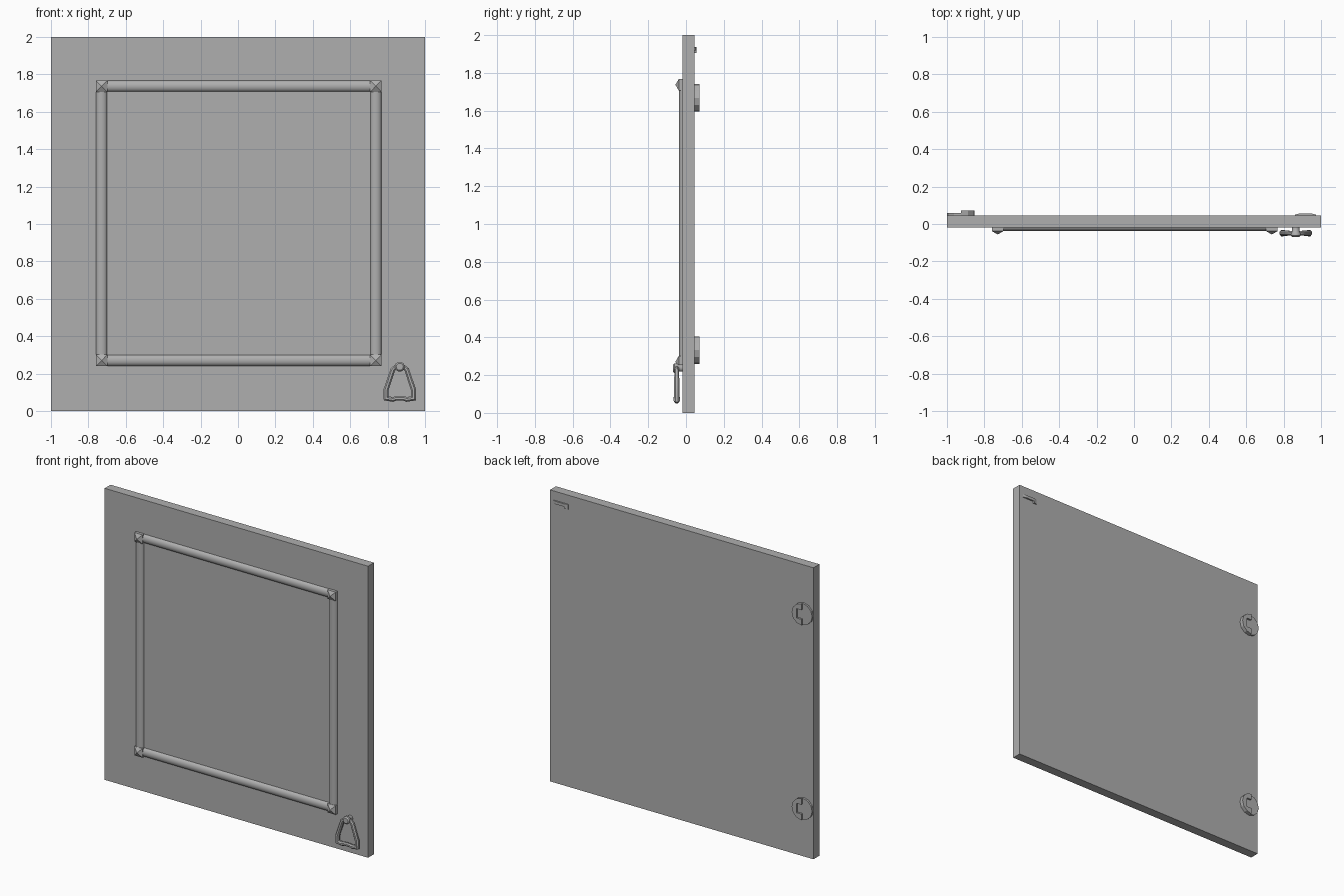
import bpy, bmesh, math

if "Cube" in bpy.data.objects:
    bpy.data.objects.remove(bpy.data.objects["Cube"])

# Dark grey used for every part
grey = bpy.data.materials.new("dark_grey")
grey.diffuse_color = (0.43, 0.43, 0.43, 1)
grey.use_nodes = True
grey.node_tree.nodes["Principled BSDF"].inputs["Base Color"].default_value = grey.diffuse_color


def add_mesh(name, verts, faces):
    me = bpy.data.meshes.new(name)
    me.from_pydata(verts, [], faces)
    bm = bmesh.new()
    bm.from_mesh(me)
    bmesh.ops.recalc_face_normals(bm, faces=bm.faces)
    bm.to_mesh(me)
    bm.free()
    me.materials.append(grey)
    ob = bpy.data.objects.new(name, me)
    bpy.context.collection.objects.link(ob)
    return ob


def smooth(ob, angle=40):
    bpy.ops.object.select_all(action='DESELECT')
    ob.select_set(True)
    bpy.context.view_layer.objects.active = ob
    bpy.ops.object.shade_smooth_by_angle(angle=math.radians(angle))


def prism(name, pts, y0, y1, map_pt=lambda a, b, d: (a, d, b)):
    """Extrude a 2D outline from y0 to y1 (or along another axis via map_pt)."""
    n = len(pts)
    verts = [map_pt(a, b, y0) for a, b in pts] + [map_pt(a, b, y1) for a, b in pts]
    faces = [tuple(range(n)), tuple(range(n, 2 * n))]
    faces += [(i, (i + 1) % n, n + (i + 1) % n, n + i) for i in range(n)]
    return add_mesh(name, verts, faces)


FRONT, BACK = -0.018, 0.046

# Door panel
prism("door_panel", [(-1, 0), (1, 0), (1, 2), (-1, 2)], FRONT, BACK)

# Raised moulding: rounded rails between square corners
CX, CZ, X0, HALF, W = 0.733, 0.733, 0.004, 0.733, 0.031
ZMID = 1.004
half_round = [(W * 0.97 * math.cos(t * math.pi / 8),
               FRONT + 0.003 - 0.022 * math.sin(t * math.pi / 8)) for t in range(9)]
for s, label in ((-1, "a"), (1, "b")):
    rail = prism("horizontal_rail_" + label, half_round, X0 - HALF + W, X0 + HALF - W,
                 lambda a, b, d: (d, b, ZMID + s * CZ + a))
    smooth(rail)
    rail = prism("vertical_rail_" + label, half_round, ZMID - HALF + W, ZMID + HALF - W,
                 lambda a, b, d: (X0 + s * CX + a, b, d))
    smooth(rail)

# Pyramid corner blocks
for sx in (-1, 1):
    for sz in (-1, 1):
        x, z, yb = X0 + sx * CX, ZMID + sz * CZ, -0.038
        ring = [(-W, -W), (W, -W), (W, W), (-W, W)]
        v = [(x + a, FRONT + 0.003, z + b) for a, b in ring]
        v += [(x + a, yb, z + b) for a, b in ring] + [(x, -0.056, z)]
        f = [(0, 1, 2, 3)]
        f += [(i, (i + 1) % 4, 4 + (i + 1) % 4, 4 + i) for i in range(4)]
        f += [(4 + i, 4 + (i + 1) % 4, 8) for i in range(4)]
        add_mesh("moulding_corner", v, f)

# Pull ring: mirrored closed path with varying thickness, 8-sided tube
HX, HY = 0.865, -0.049
half = [(0.022, 0.236, 0.012), (0.037, 0.222, 0.014), (0.074, 0.112, 0.015),
        (0.073, 0.068, 0.018), (0.036, 0.062, 0.014), (0.022, 0.067, 0.013)]
path = half + [(-x, z, r) for x, z, r in reversed(half)]
N, SIDES = len(path), 8
verts, faces = [], []
for i, (x, z, r) in enumerate(path):
    px, pz, _ = path[i - 1]
    nx, nz, _ = path[(i + 1) % N]
    a, b = math.hypot(x - px, z - pz), math.hypot(nx - x, nz - z)
    tx, tz = (x - px) / a + (nx - x) / b, (z - pz) / a + (nz - z) / b
    length = math.hypot(tx, tz)
    ox, oz = -tz / length, tx / length
    for k in range(SIDES):
        t = 2 * math.pi * (k + 0.5) / SIDES
        verts.append((HX + x + ox * r * math.cos(t), HY + r * math.sin(t),
                      z + oz * r * math.cos(t)))
        j = (i + 1) % N
        faces.append((i * SIDES + k, i * SIDES + (k + 1) % SIDES,
                      j * SIDES + (k + 1) % SIDES, j * SIDES + k))
smooth(add_mesh("pull_ring", verts, faces))

# Knob holding the ring: lathe around the y axis
profile = [(0.02, FRONT + 0.003), (0.02, -0.04), (0.027, -0.048), (0.027, -0.062), (0.019, -0.07)]
SEG = 10
verts = [(HX + r * math.cos(2 * math.pi * k / SEG), y, 0.237 + r * math.sin(2 * math.pi * k / SEG))
         for r, y in profile for k in range(SEG)]
faces = [(i * SEG + k, i * SEG + (k + 1) % SEG, (i + 1) * SEG + (k + 1) % SEG, (i + 1) * SEG + k)
         for i in range(len(profile) - 1) for k in range(SEG)]
faces += [tuple(range(SEG)), tuple(range((len(profile) - 1) * SEG, len(profile) * SEG))]
smooth(add_mesh("ring_knob", verts, faces))

# Round hinges on the back: low leaf with a tab, raised C-shaped leaf
R, HINGE_X = 0.0735, -0.9255
for z in (0.332, 1.668):
    def arc(start):
        return [(HINGE_X + R * math.cos(start + i * math.pi / 6),
                 z + R * math.sin(start + i * math.pi / 6)) for i in range(7)]
    tab = [(HINGE_X, z - 0.032), (HINGE_X + 0.036, z - 0.032),
           (HINGE_X + 0.036, z + 0.032), (HINGE_X, z + 0.032)]
    prism("hinge_low_leaf", arc(math.pi / 2) + tab, BACK - 0.003, 0.059)
    prism("hinge_raised_leaf", arc(-math.pi / 2) + tab[::-1], BACK - 0.003, 0.072)

# Latch on the back: bevelled bar with a short hooked end
bar = [(0.86, BACK - 0.002), (0.86, 0.05), (0.885, 0.056), (0.95, 0.056),
       (0.973, 0.05), (0.973, BACK - 0.002)]
prism("latch_bar", bar, 1.918, 1.938, lambda a, b, d: (a, b, d))
hook = [(0.86, BACK - 0.002), (0.86, 0.05), (0.885, 0.056), (0.89, BACK - 0.002)]
prism("latch_hook", hook, 1.905, 1.918, lambda a, b, d: (a, b, d))
